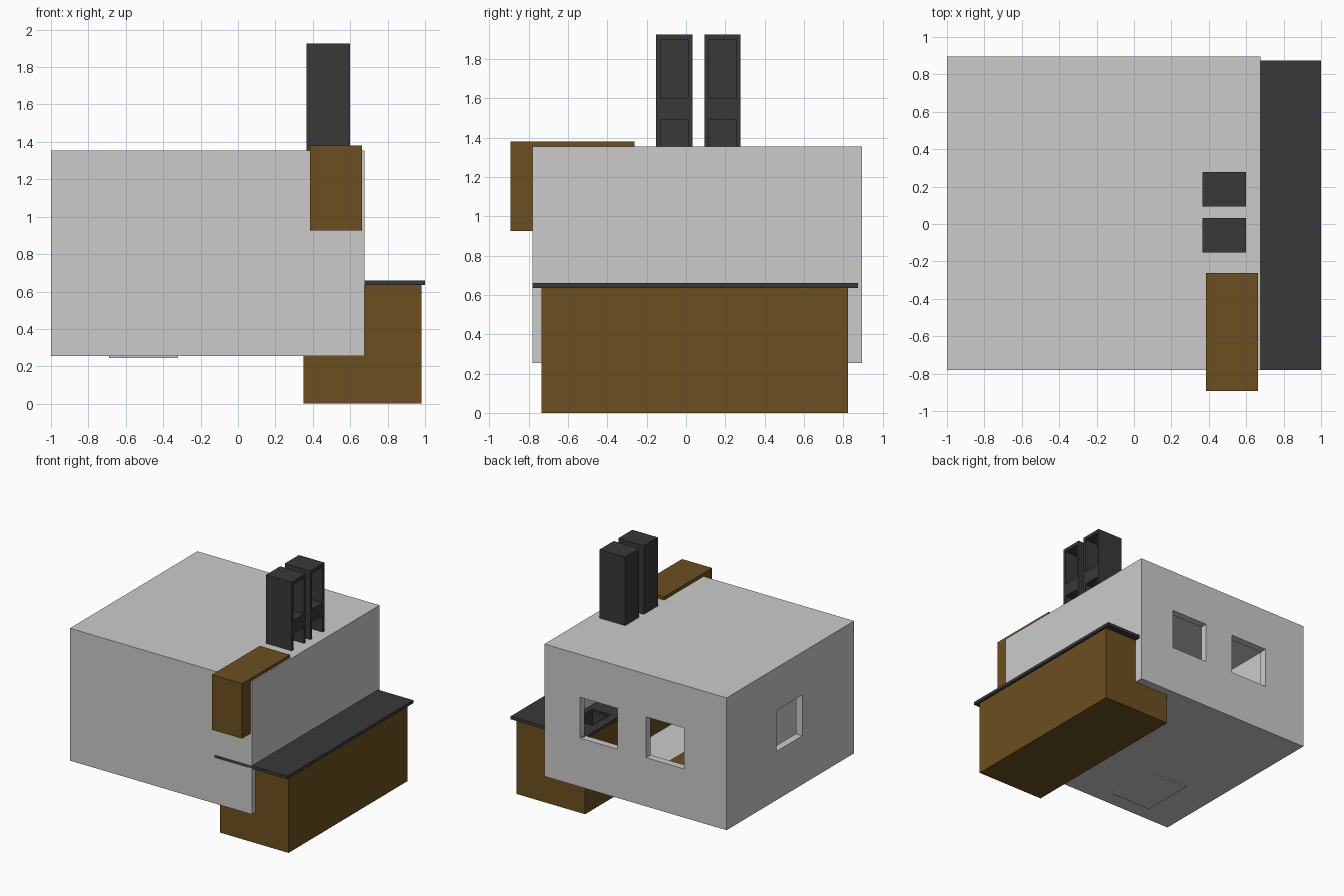
import bpy

if "Cube" in bpy.data.objects:
    bpy.data.objects.remove(bpy.data.objects["Cube"])


def material(name, colour):
    m = bpy.data.materials.new(name)
    m.diffuse_color = colour
    m.use_nodes = True
    m.node_tree.nodes["Principled BSDF"].inputs["Base Color"].default_value = m.diffuse_color
    return m


DARK = material("dark_stone", (0.04, 0.04, 0.04, 1))
BROWN = material("brown_wood", (0.15, 0.08, 0.014, 1))


def box(name, x, y, z, mat=None):
    """Box from (min, max) ranges on each axis."""
    r = (x, y, z)
    bpy.ops.mesh.primitive_cube_add(size=1, location=[(a + b) / 2 for a, b in r])
    o = bpy.context.object
    o.name = name
    o.scale = [b - a for a, b in r]
    bpy.ops.object.transform_apply(location=False, rotation=False, scale=True)
    if mat:
        o.data.materials.append(mat)
    return o


def cut(target, x, y, z, mat=None):
    """Subtract a box from the target and remove the cutter."""
    cutter = box("cutter", x, y, z, mat)
    cutter.hide_render = True
    mod = target.modifiers.new("cut", 'BOOLEAN')
    mod.operation = 'DIFFERENCE'
    mod.solver = 'EXACT'
    mod.object = cutter
    bpy.context.view_layer.objects.active = target
    bpy.ops.object.modifier_apply(modifier=mod.name)
    bpy.data.objects.remove(cutter)


# Hollow room with two back windows and one left window
T = 0.06
X, Y, Z = (-1.0, 0.675), (-0.78, 0.895), (0.255, 1.355)
room = box("room", X, Y, Z)
cut(room, (X[0] + T, X[1] - T), (Y[0] + T, Y[1] - T), (Z[0] + T, Z[1] - T))
for wx in ((-0.61, -0.26), (0.005, 0.35)):
    cut(room, wx, (0.7, 1.0), (0.66, 1.0))
cut(room, (-1.1, -0.8), (-0.10, 0.24), (0.66, 1.0))

# Counter running through the right wall, with a sink set into its top
SX, SY = (0.40, 0.57), (0.42, 0.65)
counter = box("counter", (0.35, 0.98), (-0.735, 0.825), (0, 0.635), BROWN)
top = box("countertop", (0.33, 1.0), (-0.78, 0.875), (0.635, 0.66), DARK)
for part in (counter, top):
    cut(part, SX, SY, (0.5, 0.8), part.data.materials[0])
sink = box("sink", SX, SY, (0.5, 0.655), DARK)
cut(sink, (SX[0] + .015, SX[1] - .015), (SY[0] + .015, SY[1] - .015), (0.52, 0.8), DARK)

# Wall cabinet
box("wall_cabinet", (0.385, 0.662), (-0.893, -0.263), (0.925, 1.382), BROWN)

# Two tall dark units with recesses facing right
for i, y0 in enumerate((-0.152, 0.093)):
    unit = box(f"tall_unit_{i + 1}", (0.365, 0.6), (y0, y0 + 0.185), (0.66, 1.925), DARK)
    for rz in ((0.69, 1.49), (1.6, 1.897)):
        cut(unit, (0.44, 0.7), (y0 + 0.022, y0 + 0.163), rz, DARK)

# Grey fridge standing inside, base just below the floor
box("fridge", (-0.69, -0.32), (-0.64, -0.18), (0.245, 1.15))

# Wooden table inside
TX, TY = (-0.8, -0.36), (0.3, 0.78)
box("table_top", TX, TY, (0.57, 0.6), BROWN)
for i, lx in enumerate((TX[0] + .02, TX[1] - .06)):
    for j, ly in enumerate((TY[0] + .02, TY[1] - .06)):
        box(f"table_leg_{i}{j}", (lx, lx + .04), (ly, ly + .04), (0.315, 0.57), BROWN)
